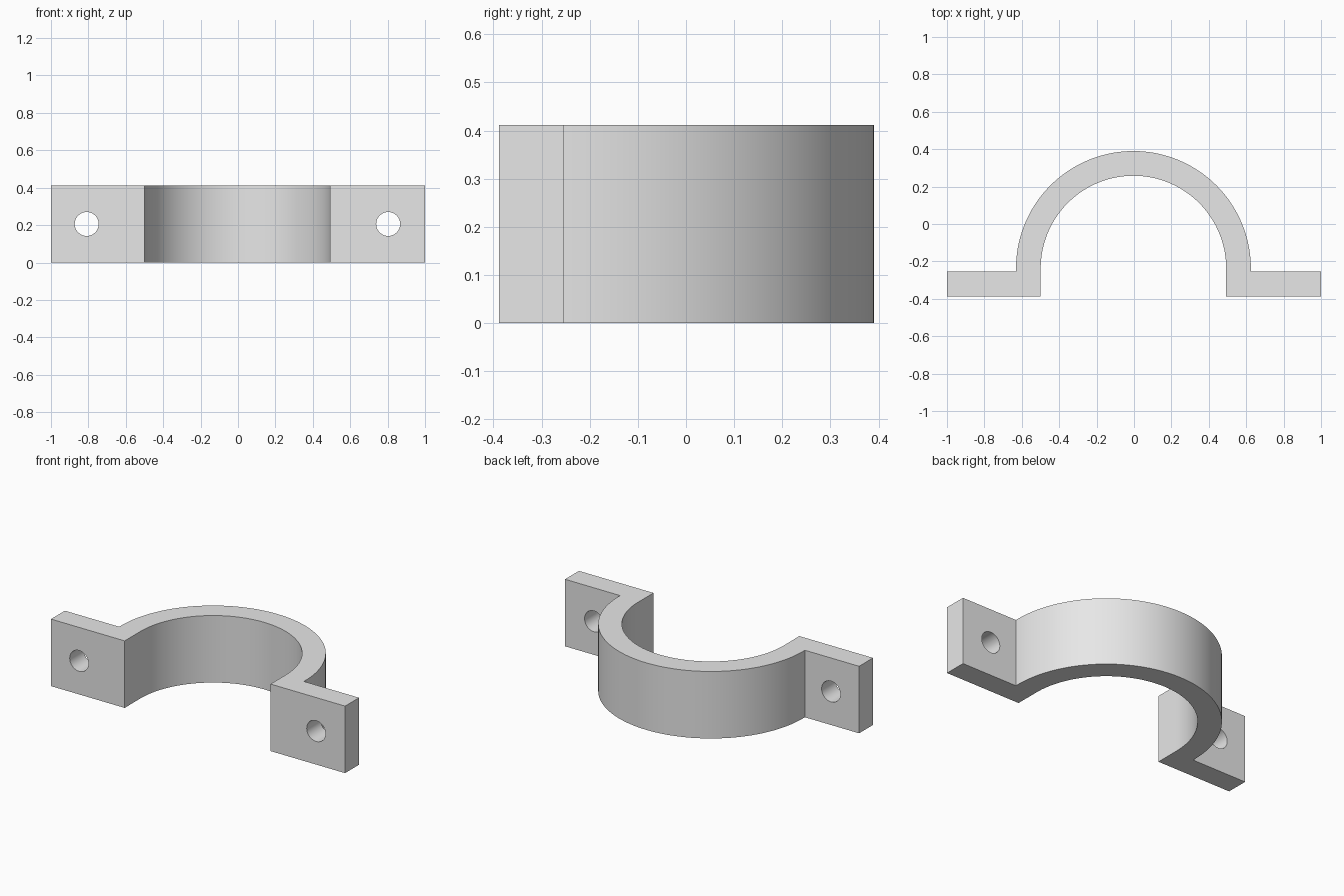
import bpy, bmesh
from math import sin, cos, pi, radians

cube = bpy.data.objects.get("Cube")
if cube:
    bpy.data.objects.remove(cube, do_unlink=True)

HEIGHT = 0.412
FRONT, TAB_BACK = -0.388, -0.253          # mounting tab faces
CX, CY = -0.003, -0.238                   # arch centre
R_IN, R_OUT = 0.496, 0.628
HOLE_X, HOLE_R = 0.806, 0.064
SEGMENTS = 72

grey = bpy.data.materials.new("light grey")
grey.use_nodes = True
grey.diffuse_color = (0.8, 0.8, 0.8, 1)
grey.node_tree.nodes["Principled BSDF"].inputs["Base Color"].default_value = (0.8, 0.8, 0.8, 1)


def arc(radius):
    """Half circle from the right (-x) over the back to the left (+x)."""
    return [(CX - radius * cos(pi * i / SEGMENTS), CY + radius * sin(pi * i / SEGMENTS))
            for i in range(SEGMENTS + 1)]


# Clamp outline: tab, outer arch, tab, inner arch
outline = [(-1, FRONT), (-1, TAB_BACK), (CX - R_OUT, TAB_BACK)]
outline += arc(R_OUT)
outline += [(CX + R_OUT, TAB_BACK), (1, TAB_BACK), (1, FRONT), (CX + R_IN, FRONT)]
outline += arc(R_IN)[::-1]
outline += [(CX - R_IN, FRONT)]

# Extrude the outline upward
bm = bmesh.new()
base = bm.faces.new([bm.verts.new((x, y, 0)) for x, y in outline])
top = bmesh.ops.extrude_face_region(bm, geom=[base], use_keep_orig=True)
bmesh.ops.translate(bm, vec=(0, 0, HEIGHT),
                    verts=[v for v in top["geom"] if isinstance(v, bmesh.types.BMVert)])
bmesh.ops.recalc_face_normals(bm, faces=bm.faces)
mesh = bpy.data.meshes.new("pipe_clamp")
bm.to_mesh(mesh)
bm.free()
mesh.materials.append(grey)
clamp = bpy.data.objects.new("pipe_clamp", mesh)
bpy.context.collection.objects.link(clamp)

# Bolt holes through both tabs
for side in (-1, 1):
    bpy.ops.mesh.primitive_cylinder_add(
        vertices=40, radius=HOLE_R, depth=0.4, rotation=(pi / 2, 0, 0),
        location=(CX + side * HOLE_X, (FRONT + TAB_BACK) / 2, HEIGHT / 2))
    cutter = bpy.context.object
    cutter.name = "bolt_hole_cutter"
    cutter.hide_render = True
    cutter.data.materials.append(grey)
    cut = clamp.modifiers.new("bolt_hole", "BOOLEAN")
    cut.operation = "DIFFERENCE"
    cut.solver = "EXACT"
    cut.object = cutter
    bpy.context.view_layer.objects.active = clamp
    bpy.ops.object.modifier_apply(modifier=cut.name)
    bpy.data.objects.remove(cutter, do_unlink=True)

# Smooth curved walls, crisp edges
bpy.ops.object.select_all(action="DESELECT")
clamp.select_set(True)
bpy.context.view_layer.objects.active = clamp
bpy.ops.object.shade_smooth_by_angle(angle=radians(30))
